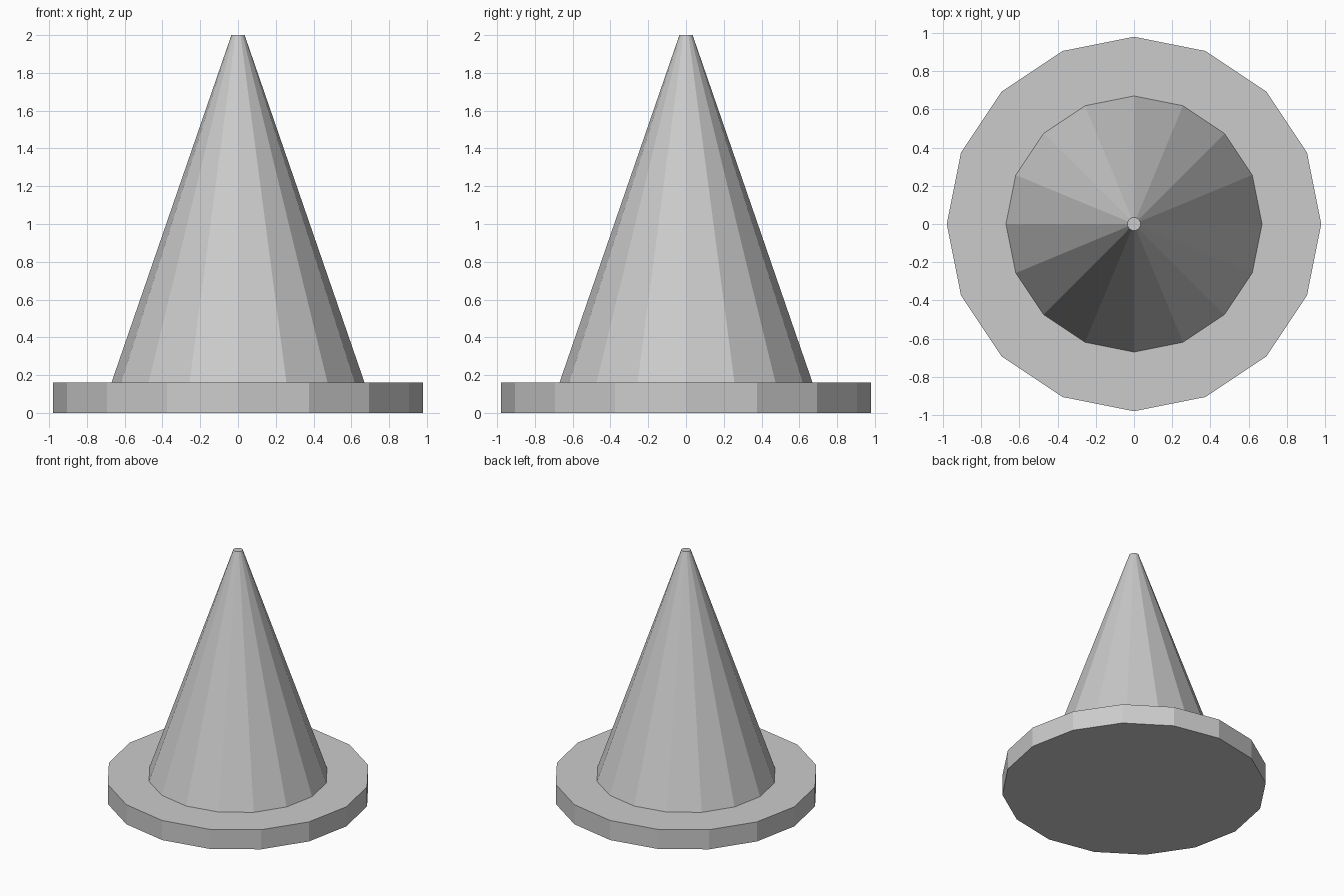
import bpy

if "Cube" in bpy.data.objects:
    bpy.data.objects.remove(bpy.data.objects["Cube"], do_unlink=True)

SIDES = 16
BASE_TOP = 0.16
HEIGHT = 2.0

# Single plain grey
grey = bpy.data.materials.new("light_grey")
grey.use_nodes = True
colour = (0.6, 0.6, 0.6, 1.0)
grey.diffuse_color = colour
grey.node_tree.nodes["Principled BSDF"].inputs["Base Color"].default_value = colour


def tapered_disc(name, bottom_radius, top_radius, bottom, top):
    """Flat-faced round part spanning two heights."""
    bpy.ops.mesh.primitive_cone_add(
        vertices=SIDES, radius1=bottom_radius, radius2=top_radius,
        depth=top - bottom, location=(0, 0, (bottom + top) / 2))
    part = bpy.context.object
    part.name = name
    part.data.materials.append(grey)
    return part


# Round base plate and the tall cone standing on it
tapered_disc("base_plate", 0.98, 0.98, 0, BASE_TOP)
tapered_disc("cone_body", 0.67, 0.035, BASE_TOP, HEIGHT)
